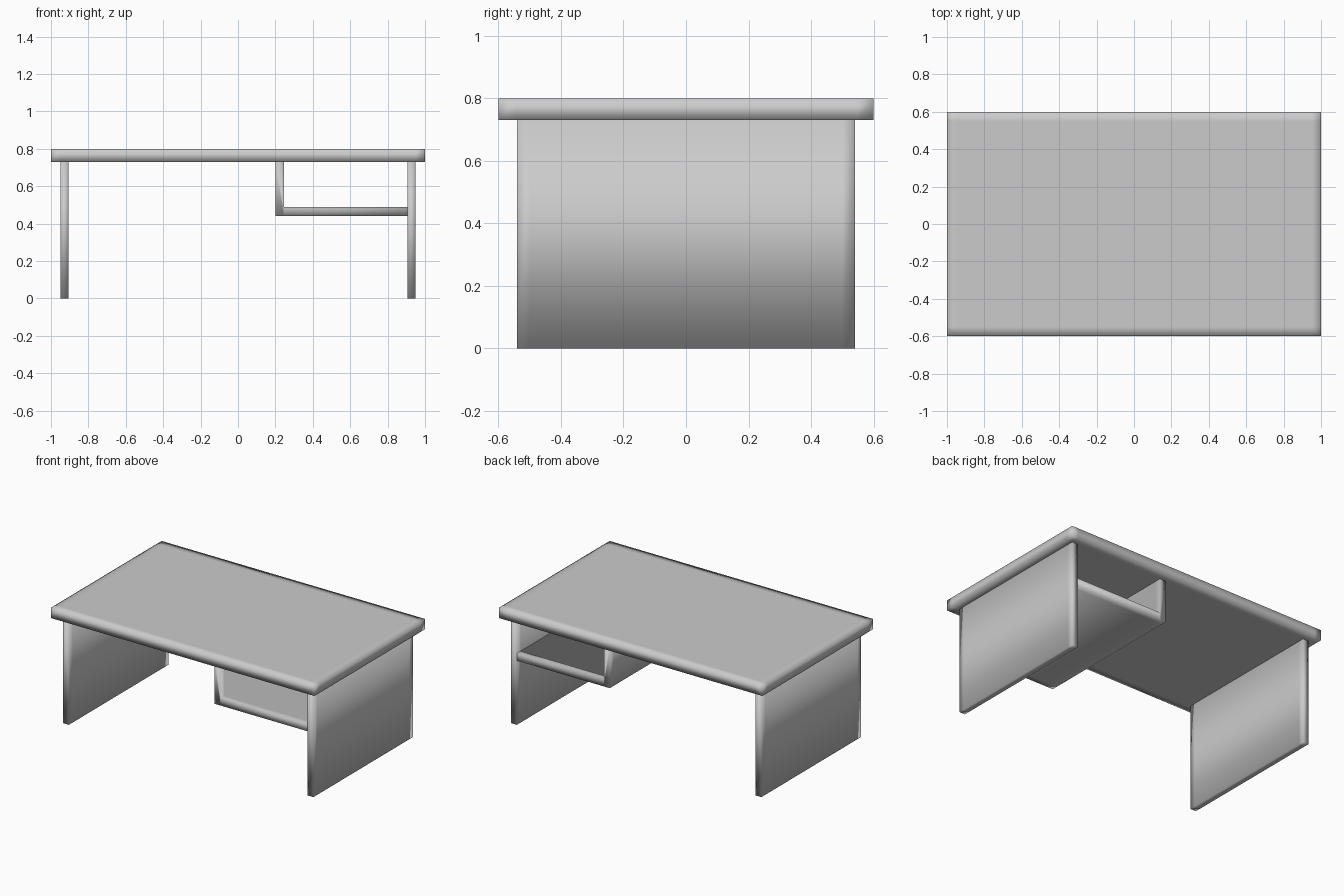
import bpy, bmesh

if "Cube" in bpy.data.objects:
    bpy.data.objects.remove(bpy.data.objects["Cube"])


def panel(name, profile, y, x_cuts=(), y_cuts=()):
    """Extrude an xz outline from -y to +y, with support loops near its edges."""
    bm = bmesh.new()
    face = bm.faces.new([bm.verts.new((px, -y, pz)) for px, pz in profile])
    ext = bmesh.ops.extrude_face_region(bm, geom=[face], use_keep_orig=True)
    moved = [v for v in ext["geom"] if isinstance(v, bmesh.types.BMVert)]
    bmesh.ops.translate(bm, verts=moved, vec=(0, 2 * y, 0))
    for cuts, axis in ((x_cuts, (1, 0, 0)), (y_cuts, (0, 1, 0))):
        for c in cuts:
            bmesh.ops.bisect_plane(bm, geom=bm.verts[:] + bm.edges[:] + bm.faces[:],
                                   dist=1e-5, plane_co=[c * a for a in axis],
                                   plane_no=axis)
    bmesh.ops.recalc_face_normals(bm, faces=bm.faces[:])
    for f in bm.faces:
        f.smooth = True
    mesh = bpy.data.meshes.new(name)
    bm.to_mesh(mesh)
    bm.free()
    obj = bpy.data.objects.new(name, mesh)
    bpy.context.collection.objects.link(obj)
    return obj


def rect(x0, x1, z0, z1):
    return [(x0, z0), (x1, z0), (x1, z1), (x0, z1)]


TOP, UNDER, DEPTH = 0.80, 0.73, 0.54

# Table top
panel("table_top", rect(-1, 1, UNDER, TOP), 0.6, (-0.95, 0.95), (-0.55, 0.55))

# Slab legs, mirrored left and right
for side, s in (("left", -1), ("right", 1)):
    panel(side + "_leg", rect(s * 0.905, s * 0.95, 0, UNDER), DEPTH,
          y_cuts=(-0.5, 0.5))

# L-shaped hanging shelf, open at front and back
panel("hanging_shelf",
      [(0.2, 0.44), (0.905, 0.44), (0.905, 0.49), (0.245, 0.49),
       (0.245, UNDER), (0.2, UNDER)],
      DEPTH, (0.245,), (-0.5, 0.5))
